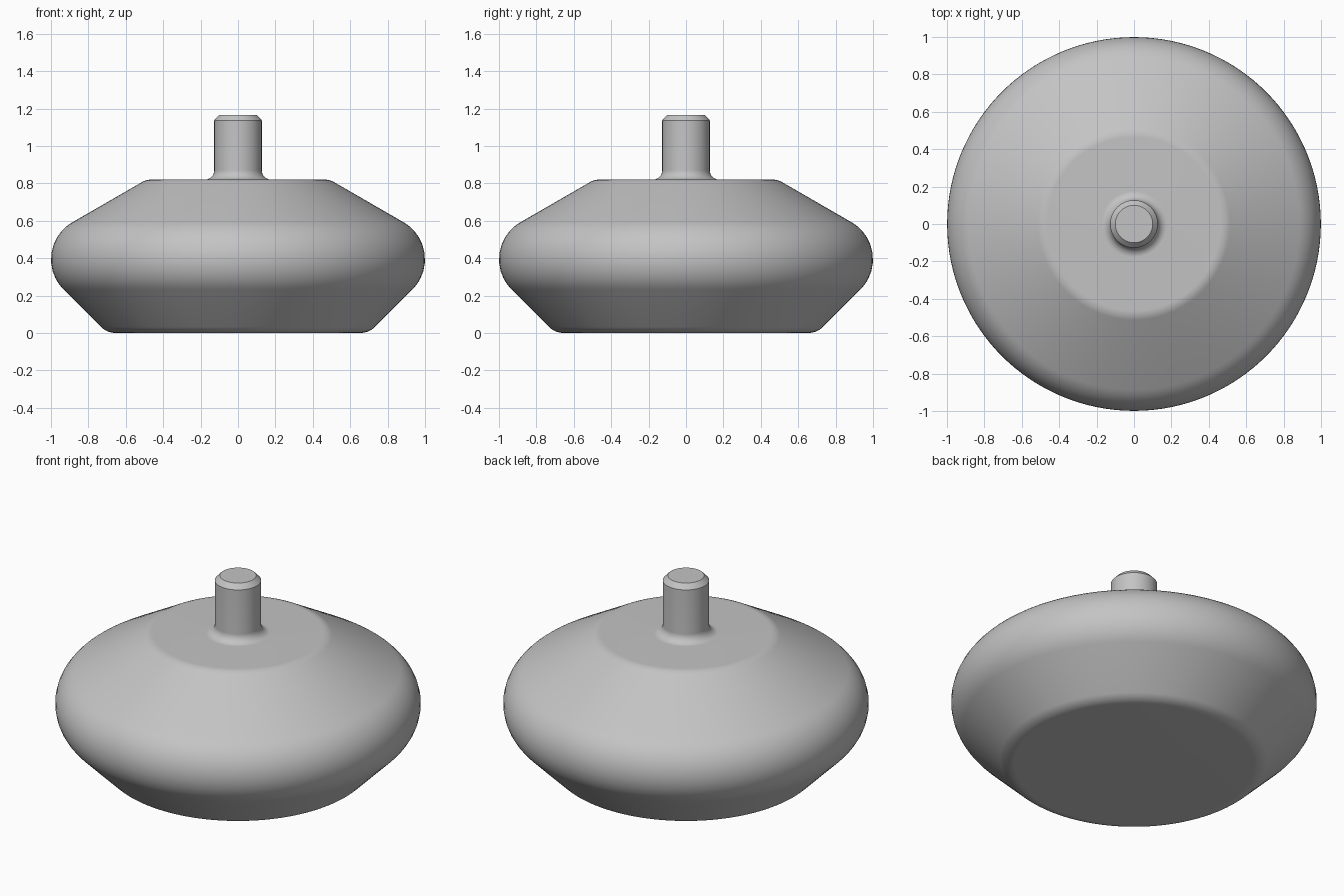
import bpy
import bmesh
from math import tan, radians
from mathutils import Vector

cube = bpy.data.objects.get("Cube")
if cube:
    bpy.data.objects.remove(cube, do_unlink=True)

SIDES = 128


def material(name, colour):
    mat = bpy.data.materials.new(name)
    mat.use_nodes = True
    mat.diffuse_color = colour
    mat.node_tree.nodes["Principled BSDF"].inputs["Base Color"].default_value = colour
    return mat


def rounded_profile(corners, steps=12):
    """Replace every corner (radius, height, fillet) by a tangent arc."""
    points = []
    for i, (x, z, fillet) in enumerate(corners):
        corner = Vector((x, z))
        if not fillet:
            points.append(corner)
            continue
        to_prev = (Vector(corners[i - 1][:2]) - corner).normalized()
        to_next = (Vector(corners[i + 1][:2]) - corner).normalized()
        half = to_prev.angle(to_next) / 2
        start = corner + to_prev * fillet / tan(half)
        end = corner + to_next * fillet / tan(half)
        centre = corner + (to_prev + to_next).normalized() * (
            (start - corner).length ** 2 + fillet ** 2) ** 0.5
        sweep = (start - centre).angle_signed(end - centre)
        for k in range(steps + 1):
            arm = (start - centre).lerp(end - centre, k / steps)
            points.append(centre + arm.normalized() * fillet if sweep else start)
    return points


def lathe(name, profile, mat):
    bm = bmesh.new()
    verts = [bm.verts.new((p.x, 0, p.y)) for p in profile]
    edges = [bm.edges.new(pair) for pair in zip(verts, verts[1:])]
    bmesh.ops.spin(bm, geom=verts + edges, cent=(0, 0, 0), axis=(0, 0, 1),
                   angle=radians(360), steps=SIDES, use_duplicate=False)
    bmesh.ops.remove_doubles(bm, verts=bm.verts, dist=0.0001)
    bmesh.ops.recalc_face_normals(bm, faces=bm.faces)
    mesh = bpy.data.meshes.new(name)
    bm.to_mesh(mesh)
    bm.free()
    mesh.materials.append(mat)
    obj = bpy.data.objects.new(name, mesh)
    bpy.context.collection.objects.link(obj)
    bpy.ops.object.select_all(action='DESELECT')
    obj.select_set(True)
    bpy.context.view_layer.objects.active = obj
    bpy.ops.object.shade_smooth_by_angle(angle=radians(25))
    return obj


grey = material("plain grey", (0.55, 0.55, 0.55, 1))

# Round body flowing through a fillet into the chamfered stem
corners = [
    (0, 0, 0),
    (0.70, 0, 0.11),          # bottom edge
    (1.143, 0.443, 0.2277),   # wide rounded rim
    (0.49, 0.82, 0.1),        # edge of the flat top
    (0.127, 0.82, 0.05),      # fillet at the stem foot
    (0.127, 1.137, 0),        # stem chamfer
    (0.10, 1.166, 0),
    (0, 1.166, 0),
]
lathe("knob_body_with_stem", rounded_profile(corners), grey)
